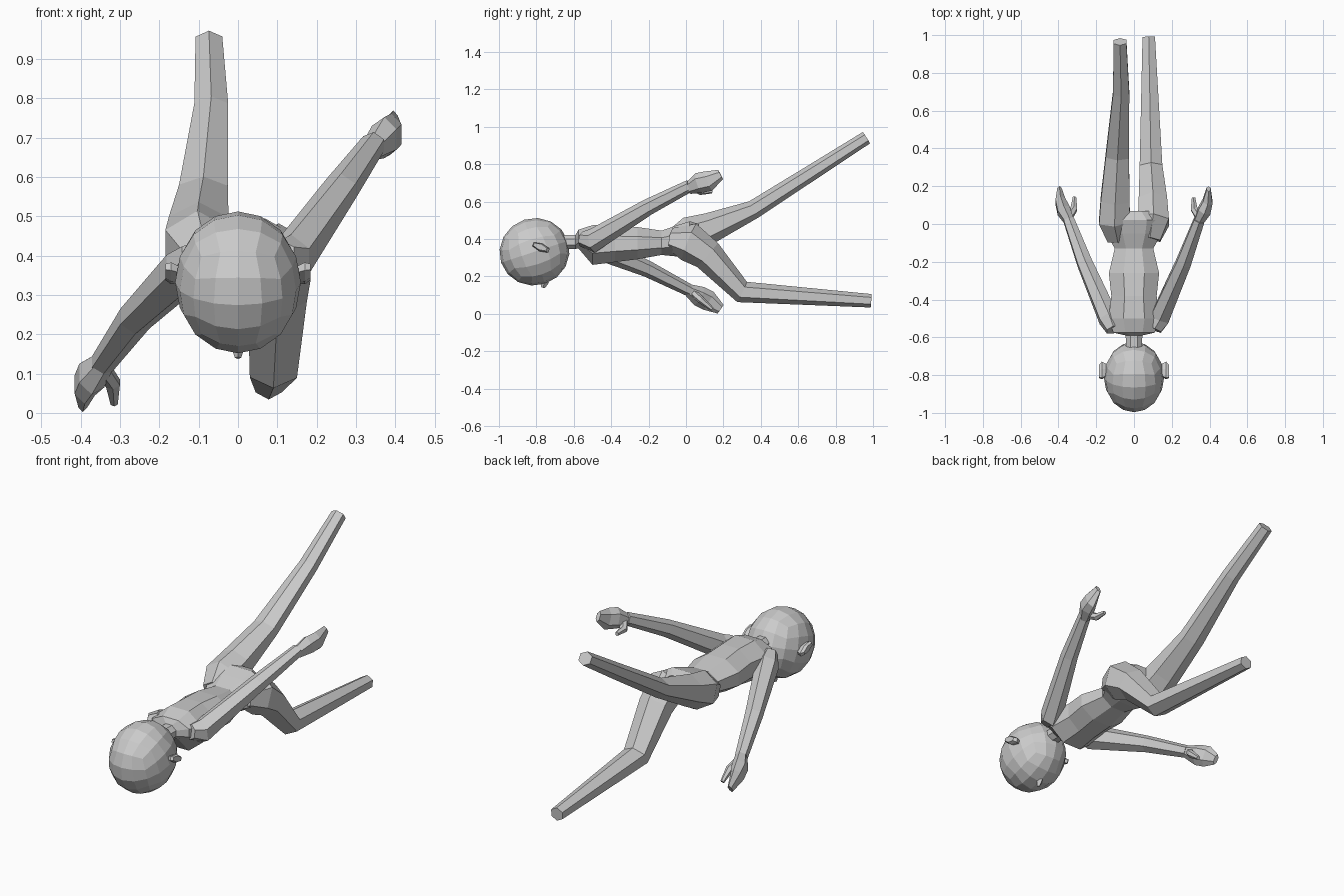
import bpy, bmesh
from math import sin, cos, pi, radians
from mathutils import Vector, Matrix


def loft(name, rings, n=6, start=pi / 2, ends=None, side=(1, 0, 0)):
    """Skin n-sided sections (x, y, z, half width, half height) along a path."""
    pts = [Vector(r[:3]) for r in rings]
    ang = [start + 2 * pi * k / n for k in range(n)]
    mx = max(abs(cos(a)) for a in ang)
    my = max(abs(sin(a)) for a in ang)
    bm = bmesh.new()
    loops = []
    for i, r in enumerate(rings):
        if ends:
            t = Vector(ends)
        else:
            t = Vector()
            if i > 0:
                t += (pts[i] - pts[i - 1]).normalized()
            if i < len(pts) - 1:
                t += (pts[i + 1] - pts[i]).normalized()
        t.normalize()
        s = Vector(side)
        s = (s - t * s.dot(t)).normalized()
        u = s.cross(t)
        loops.append([bm.verts.new(pts[i] + s * (cos(a) / mx * r[3]) + u * (sin(a) / my * r[4]))
                      for a in ang])
    for a, b in zip(loops, loops[1:]):
        for k in range(n):
            bm.faces.new((a[k], a[(k + 1) % n], b[(k + 1) % n], b[k]))
    bm.faces.new(loops[0])
    bm.faces.new(loops[-1])
    return finish(name, bm)


def finish(name, bm):
    bmesh.ops.recalc_face_normals(bm, faces=bm.faces)
    me = bpy.data.meshes.new(name)
    bm.to_mesh(me)
    bm.free()
    ob = bpy.data.objects.new(name, me)
    bpy.context.collection.objects.link(ob)
    return ob


# Head: quad sphere, leaning with the face turned down
bm = bmesh.new()
bmesh.ops.create_cube(bm, size=2)
bmesh.ops.subdivide_edges(bm, edges=bm.edges, cuts=3, use_grid_fill=True)
for v in bm.verts:
    p = Vector([sin(c * pi / 4) / cos(c * pi / 4) for c in v.co])
    v.co = p.normalized()
tilt = Matrix.Rotation(radians(18), 4, 'X')
bm.transform(Matrix.Translation((0, -0.81, 0.332)) @ tilt @ Matrix.Diagonal((0.16, 0.188, 0.18, 1)))
finish("head", bm)

# Ears and nose
for sx, label in ((1, "right"), (-1, "left")):
    loft("ear_" + label, [(sx * 0.14, -0.775, 0.35, 0.03, 0.015),
                          (sx * 0.17, -0.775, 0.355, 0.046, 0.022),
                          (sx * 0.184, -0.78, 0.358, 0.036, 0.016)],
         ends=(sx, 0, 0), side=(0, 0.92, -0.38))
loft("nose", [(0, -0.755, 0.175, 0.02, 0.025), (0, -0.765, 0.14, 0.008, 0.01)], n=4)

# Neck, chest, waist and pelvis
loft("torso", [(0, -0.68, 0.385, 0.042, 0.038),
               (0, -0.59, 0.385, 0.044, 0.038),
               (0, -0.575, 0.40, 0.11, 0.05),
               (0, -0.50, 0.368, 0.135, 0.106),
               (0, -0.38, 0.375, 0.12, 0.098),
               (0, -0.26, 0.378, 0.133, 0.086),
               (0, -0.13, 0.38, 0.102, 0.065),
               (0, -0.05, 0.39, 0.145, 0.083),
               (0, 0.02, 0.40, 0.165, 0.095),
               (0, 0.07, 0.42, 0.09, 0.06)],
     n=8, start=pi / 8, ends=(0, 1, 0))

# Legs: one bent down at the knee, one kicked up behind
loft("lowered_leg", [(0.085, -0.08, 0.40, 0.055, 0.06),
                     (0.103, 0.015, 0.385, 0.082, 0.105),
                     (0.10, 0.115, 0.315, 0.075, 0.085),
                     (0.09, 0.30, 0.117, 0.06, 0.06),
                     (0.078, 0.99, 0.07, 0.033, 0.036)])
loft("raised_leg", [(-0.085, -0.08, 0.385, 0.055, 0.06),
                    (-0.103, 0.02, 0.42, 0.082, 0.10),
                    (-0.10, 0.13, 0.46, 0.076, 0.082),
                    (-0.088, 0.36, 0.557, 0.062, 0.05),
                    (-0.068, 0.695, 0.77, 0.043, 0.042),
                    (-0.074, 0.965, 0.942, 0.034, 0.036)])

# Arms: mirrored in plan, one swung up and one swung down
heights = {"raised": (1, (0.40, 0.39, 0.57, 0.685), (0.67, 0.70, 0.71, 0.745), (0.68, 0.655, 0.655)),
           "lowered": (-1, (0.40, 0.365, 0.24, 0.125), (0.13, 0.095, 0.07, 0.025), (0.12, 0.075, 0.025))}
for label, (sx, arm, hand, thumb) in heights.items():
    loft(label + "_arm", [(sx * 0.11, -0.56, arm[0], 0.035, 0.04),
                          (sx * 0.135, -0.50, arm[1], 0.05, 0.065),
                          (sx * 0.262, -0.205, arm[2], 0.039, 0.044),
                          (sx * 0.345, 0.02, arm[3], 0.028, 0.033)])
    loft(label + "_hand", [(sx * 0.34, 0.01, hand[0], 0.024, 0.032),
                           (sx * 0.372, 0.07, hand[1], 0.034, 0.055),
                           (sx * 0.39, 0.12, hand[2], 0.026, 0.055),
                           (sx * 0.395, 0.185, hand[3], 0.011, 0.028)])
    loft(label + "_thumb", [(sx * 0.35, 0.03, thumb[0], 0.02, 0.022),
                            (sx * 0.318, 0.08, thumb[1], 0.018, 0.02),
                            (sx * 0.315, 0.14, thumb[2], 0.009, 0.011)])
